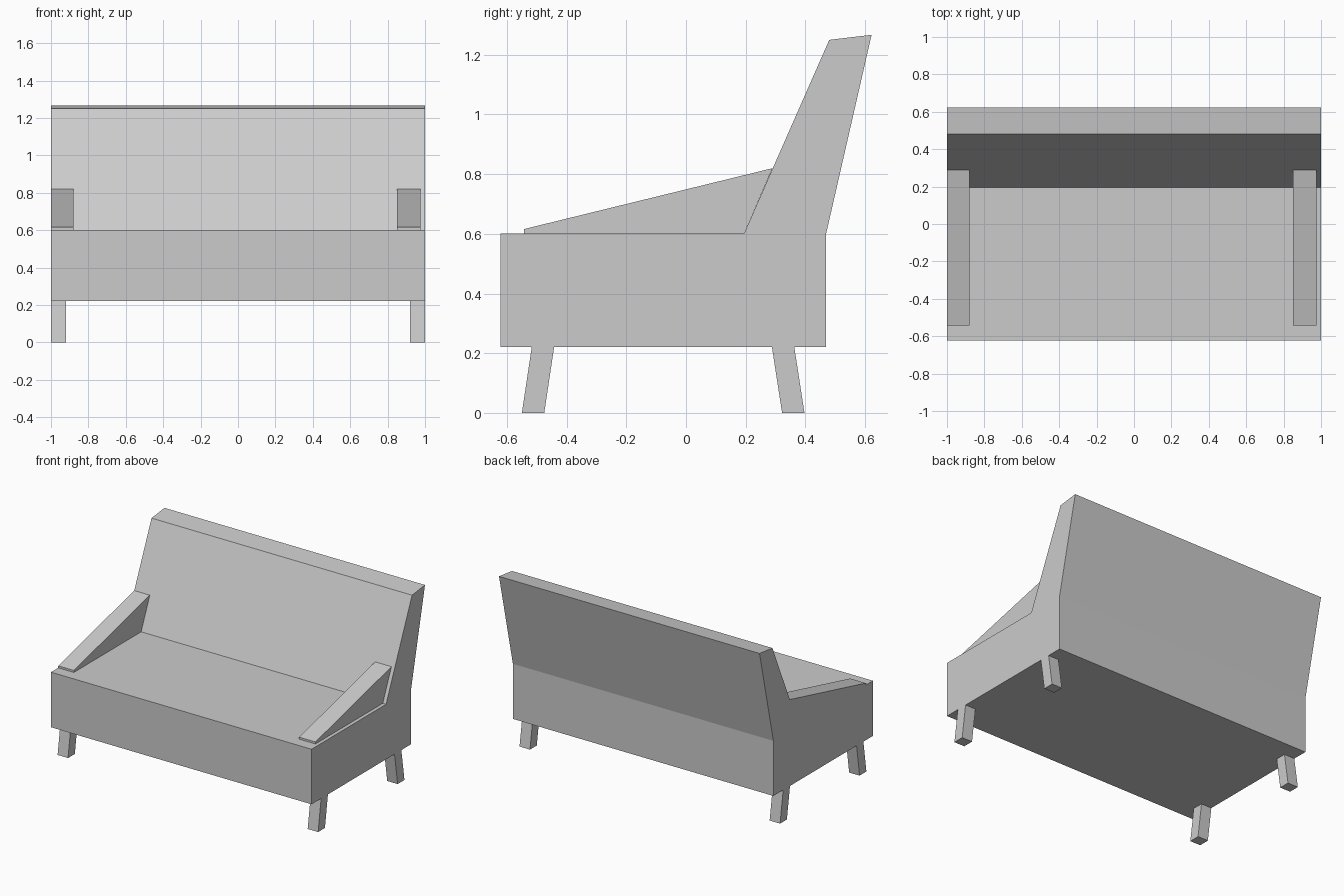
import bpy
import bmesh

cube = bpy.data.objects.get("Cube")
if cube:
    bpy.data.objects.remove(cube, do_unlink=True)

# Single upholstery colour
grey = bpy.data.materials.new("light_grey")
grey.use_nodes = True
colour = (0.6, 0.6, 0.6, 1)
grey.diffuse_color = colour
grey.node_tree.nodes["Principled BSDF"].inputs["Base Color"].default_value = colour


def extrude_profile(name, profile, x0, x1):
    """Extrude a (y, z) side profile along x from x0 to x1."""
    bm = bmesh.new()
    side = bm.faces.new([bm.verts.new((x0, y, z)) for y, z in profile])
    result = bmesh.ops.extrude_face_region(bm, geom=[side], use_keep_orig=True)
    moved = [v for v in result["geom"] if isinstance(v, bmesh.types.BMVert)]
    bmesh.ops.translate(bm, verts=moved, vec=(x1 - x0, 0, 0))
    bmesh.ops.recalc_face_normals(bm, faces=bm.faces)
    mesh = bpy.data.meshes.new(name)
    bm.to_mesh(mesh)
    bm.free()
    mesh.materials.append(grey)
    obj = bpy.data.objects.new(name, mesh)
    bpy.context.collection.objects.link(obj)
    return obj


base_z, seat_z = 0.22, 0.602

# Seat base and leaning backrest in one profile
extrude_profile("seat_and_backrest", [
    (-0.622, base_z), (-0.622, seat_z), (0.195, seat_z), (0.48, 1.25),
    (0.622, 1.267), (0.47, seat_z), (0.47, base_z)], -1, 1)

# Wedge armrests; the left one sits slightly inboard
arm = [(-0.543, seat_z), (-0.543, 0.616), (0.29, 0.82), (0.195, seat_z)]
extrude_profile("right_armrest", arm, -1, -0.88)
extrude_profile("left_armrest", arm, 0.85, 0.975)

# Splayed legs: y at the top and at the floor
for end, top_y, foot_y in (("front", -0.517, -0.55), ("back", 0.288, 0.322)):
    leg = [(top_y, base_z), (top_y + 0.075, base_z), (foot_y + 0.075, 0), (foot_y, 0)]
    extrude_profile(f"{end}_right_leg", leg, -1, -0.92)
    extrude_profile(f"{end}_left_leg", leg, 0.92, 1)
